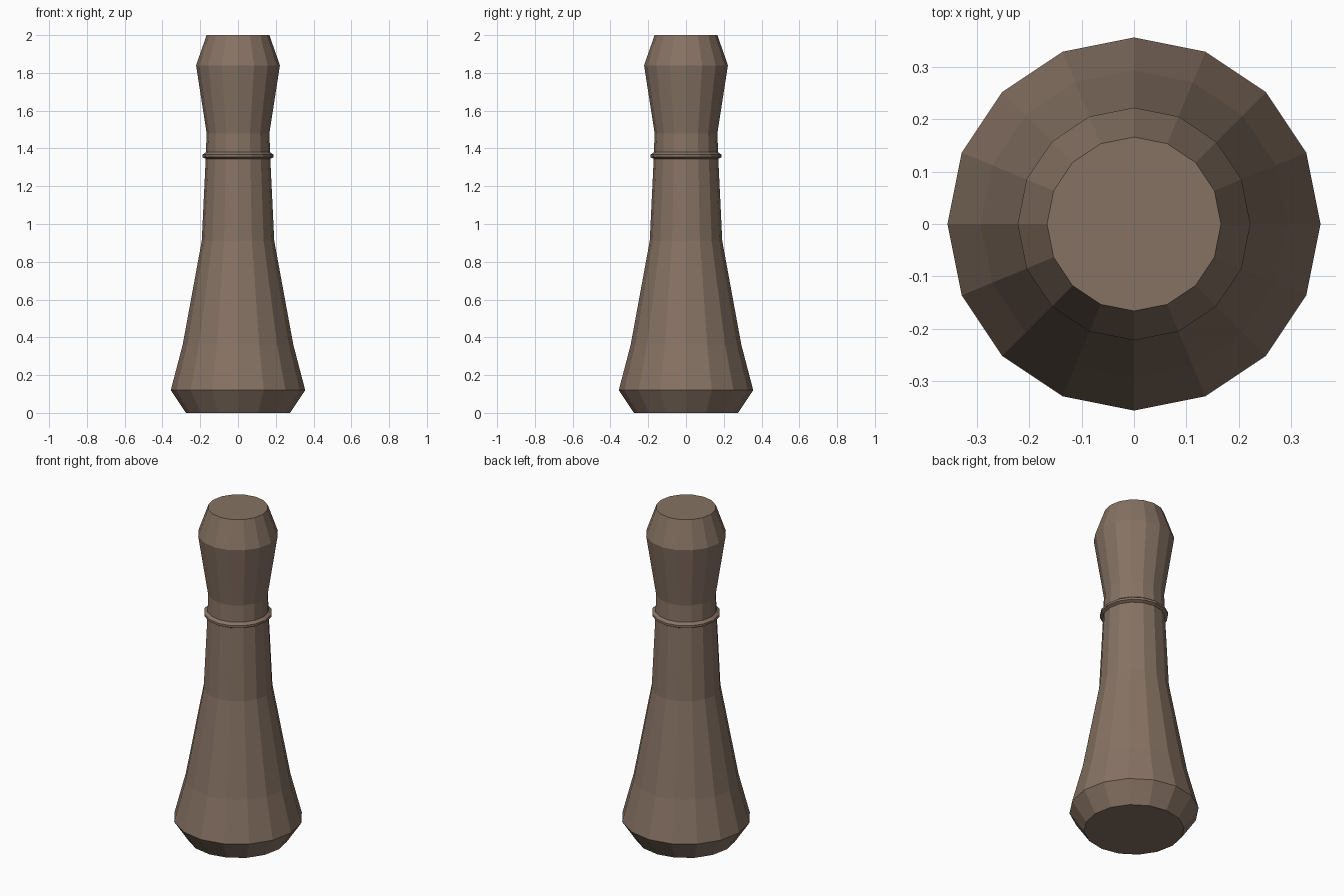
import bpy, bmesh
from math import cos, sin, tau

if "Cube" in bpy.data.objects:
    bpy.data.objects.remove(bpy.data.objects["Cube"])

SIDES = 16

# Turned wood colour
wood = bpy.data.materials.new("brown_wood")
wood.diffuse_color = (0.24, 0.17, 0.125, 1)
wood.use_nodes = True
wood.node_tree.nodes["Principled BSDF"].inputs["Base Color"].default_value = wood.diffuse_color


def lathe(name, profile):
    """Revolve (radius, height) points around z, with flat end caps."""
    bm = bmesh.new()
    rings = [[bm.verts.new((r * cos(tau * i / SIDES), r * sin(tau * i / SIDES), z))
              for i in range(SIDES)] for r, z in profile]
    for low, high in zip(rings, rings[1:]):
        for i in range(SIDES):
            j = (i + 1) % SIDES
            bm.faces.new((low[i], low[j], high[j], high[i]))
    bm.faces.new(rings[0][::-1])
    bm.faces.new(rings[-1])
    mesh = bpy.data.meshes.new(name)
    bm.to_mesh(mesh)
    bm.free()
    mesh.materials.append(wood)
    obj = bpy.data.objects.new(name, mesh)
    bpy.context.collection.objects.link(obj)
    return obj


# Whole turned post: chamfered foot, flared body, neck collar, flared head
lathe("turned_post", [
    (0.276, 0.0), (0.356, 0.12),                 # foot
    (0.293, 0.36), (0.192, 0.91), (0.171, 1.345),  # body
    (0.188, 1.354), (0.188, 1.367), (0.170, 1.38),  # collar
    (0.166, 1.48), (0.222, 1.84), (0.166, 2.0),  # neck and head
])
